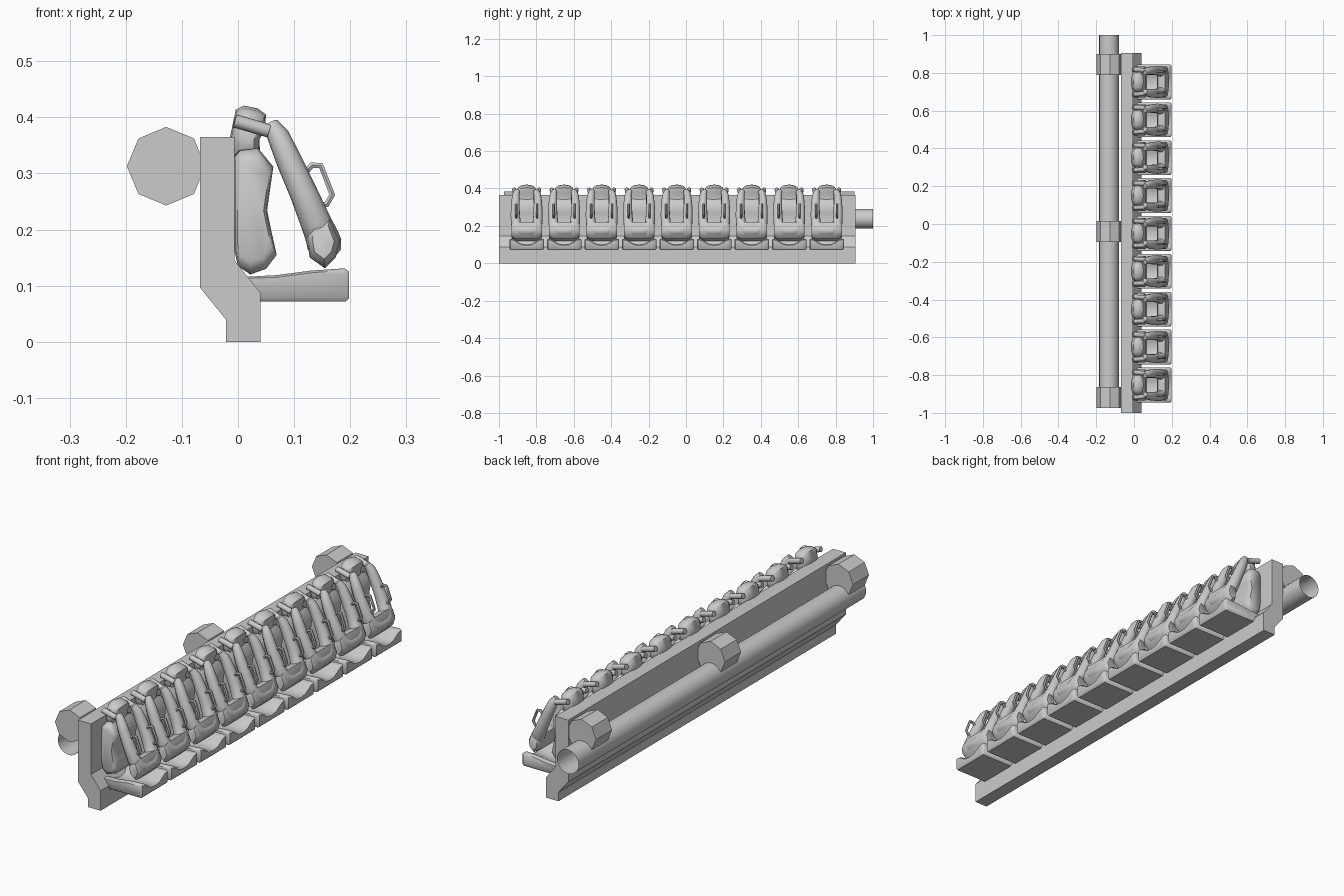
import bpy, math
from mathutils import Vector, Matrix

cube = bpy.data.objects.get("Cube")
if cube:
    bpy.data.objects.remove(cube)

grey = bpy.data.materials.new("light_grey")
grey.use_nodes = True
GREY = (0.6, 0.6, 0.6, 1)
grey.diffuse_color = GREY
grey.node_tree.nodes["Principled BSDF"].inputs["Base Color"].default_value = GREY


def finish(mesh, smooth=None):
    """Give a mesh its colour and, if wanted, smooth shading below an angle."""
    if not mesh.materials:
        mesh.materials.append(grey)
    if smooth:
        mesh.shade_smooth()
        mesh.set_sharp_from_angle(angle=math.radians(smooth))
    return mesh


def place(name, mesh, y=0):
    ob = bpy.data.objects.new(name, mesh)
    ob.location.y = y
    bpy.context.collection.objects.link(ob)
    return ob


def loft(name, rings, caps=True, smooth=None):
    """Skin a series of equal-length closed rings."""
    n = len(rings[0])
    verts = [p for ring in rings for p in ring]
    faces = []
    for r in range(len(rings) - 1):
        for i in range(n):
            j = (i + 1) % n
            faces.append((r * n + i, r * n + j, (r + 1) * n + j, (r + 1) * n + i))
    if caps:
        faces.append(tuple(reversed(range(n))))
        faces.append(tuple(range((len(rings) - 1) * n, len(rings) * n)))
    mesh = bpy.data.meshes.new(name)
    mesh.from_pydata(verts, [], faces)
    return finish(mesh, smooth)


def slices(profile, centre, stations):
    """Copies of an x-z profile at (y, scale) stations, mirrored in y."""
    cx, cz = centre
    both = [(-y, s) for y, s in stations] + [(y, s) for y, s in reversed(stations) if y]
    return [[(cx + (x - cx) * s, y, cz + (z - cz) * s) for x, z in profile] for y, s in both]


def tube(name, points, radius, sizes=None, sides=3):
    """Sweep a round section along a smoothed path."""
    curve = bpy.data.curves.new(name, "CURVE")
    curve.dimensions = "3D"
    curve.bevel_depth = radius
    curve.bevel_resolution = sides
    curve.use_fill_caps = True
    spline = curve.splines.new("POLY")
    spline.points.add(len(points) - 1)
    for i, p in enumerate(points):
        spline.points[i].co = (*p, 1)
        spline.points[i].radius = sizes[i] if sizes else 1
    temp = place(name, curve)
    mesh = bpy.data.meshes.new_from_object(temp.evaluated_get(bpy.context.evaluated_depsgraph_get()))
    bpy.data.objects.remove(temp)
    mesh.name = name
    return finish(mesh, 50)


def circle(cx, cz, r, n):
    return [(cx + r * math.cos(2 * math.pi * i / n), cz + r * math.sin(2 * math.pi * i / n)) for i in range(n)]


def prism(name, profile, y0, y1, caps=True, smooth=None):
    return place(name, loft(name, [[(x, y, z) for x, z in profile] for y in (y0, y1)], caps, smooth))


# Long backing wall with its stepped foot
prism("backing_wall", [(-.068, .365), (-.068, .097), (-.021, .039), (-.021, 0),
                       (.04, 0), (.04, .087), (-.006, .145), (-.006, .365)], -1, .905)

# Open pipe behind the wall and its three octagonal collars
prism("rear_pipe", circle(-.132, .238, .052, 24), -.973, 1, False, 40)
for i, y in enumerate((-.918, -.04, .845)):
    prism(f"pipe_collar_{i + 1}", circle(-.128, .313, .07, 8), y - .055, y + .055)

# Seat cushion: raised sides and a dipped middle
rings = []
for y, dip, inset in ((-.092, .004, .006), (-.086, 0, 0), (-.068, .003, 0), (-.03, .026, 0), (0, .03, 0),
                      (.03, .026, 0), (.068, .003, 0), (.086, 0, 0), (.092, .004, .006)):
    rings.append([(.0, y, .115 - dip * .6), (.07, y, .119 - dip), (.13, y, .127 - dip),
                  (.19 - inset, y, .131 - dip), (.198 - inset, y, .125 - dip),
                  (.198 - inset, y, .078 + inset), (.192 - inset, y, .072 + inset), (.0, y, .072 + inset)])
cushion = loft("seat_cushion", rings, smooth=45)

# Contoured backrest
back_profile = [(-.006, .16), (.0, .135), (.022, .12), (.05, .13), (.069, .155), (.06, .195),
                (.052, .235), (.057, .27), (.063, .312), (.036, .345), (.004, .341), (-.006, .33)]
backrest = loft("backrest", slices(back_profile, (.02, .23), [(.082, .8), (.075, .94), (.055, 1)]), smooth=50)

# Rounded headrest
head_profile = [(-.008, .33), (-.014, .366), (-.004, .414), (.01, .421), (.035, .416),
                (.05, .405), (.048, .38), (.038, .36), (.04, .33)]
headrest = loft("headrest", slices(head_profile, (.018, .36),
                [(.052, .5), (.045, .75), (.03, .92), (0, 1)]), smooth=50)

# Over-shoulder restraint: one tapered U
half = [(.058, .05, .388), (.072, .057, .366), (.09, .06, .325), (.117, .061, .265),
        (.138, .058, .215), (.15, .048, .187), (.154, .028, .174)]
sizes = [.55, .8, .92, 1, 1.1, 1.2, 1.25]
path = half + [(x, -y, z) for x, y, z in reversed(half)]
restraint = tube("shoulder_restraint", path, .025, sizes + sizes[::-1])

# Chest pad filling the foot of the U
pad_profile = [(.128, .15), (.155, .131), (.174, .15), (.182, .18), (.165, .222), (.127, .21), (.122, .185)]
chest_pad = loft("chest_pad", slices(pad_profile, (.152, .178), [(.082, .65), (.07, .92), (.05, 1)]), smooth=50)

# Grab handles and pivot arms, one per side
handle_path = [(.122, .304), (.132, .315), (.148, .314), (.168, .262), (.158, .245), (.142, .242)]
parts = [cushion, backrest, headrest, restraint, chest_pad]
for side, s in (("left", 1), ("right", -1)):
    parts.append(tube(f"grab_handle_{side}", [(x, s * .056, z) for x, z in handle_path], .006, sides=1))
    parts.append(tube(f"pivot_arm_{side}", [(-.006, s * .066, .394), (.055, s * .062, .376)], .012, sides=2))
parts.append(tube("pivot_bar", [(.015, -.07, .386), (.015, .07, .386)], .009, sides=2))

# Repeat the seat along the wall
for i in range(9):
    for mesh in parts:
        place(f"{mesh.name}_{i + 1}", mesh, -.852 + .2005 * i)
